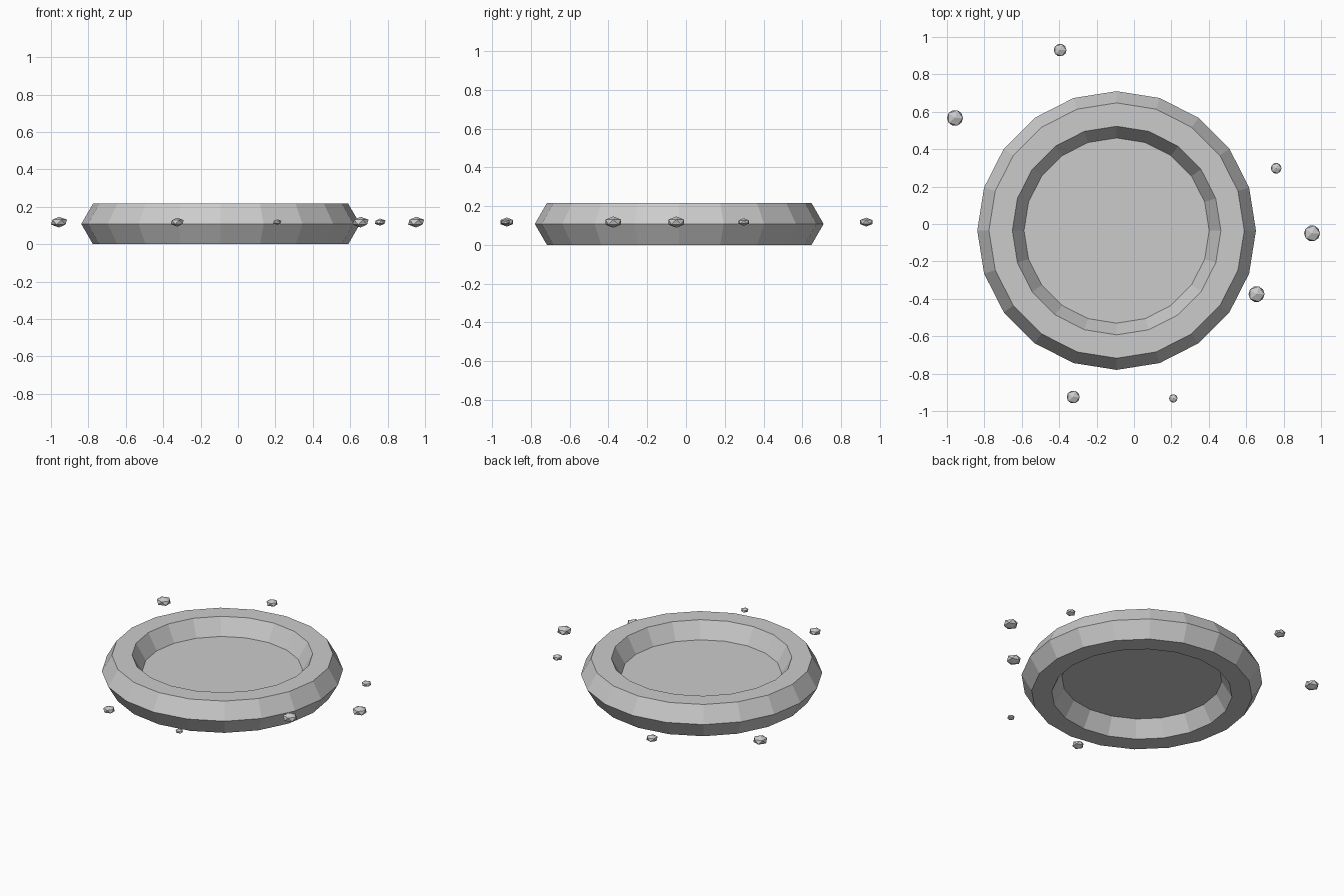
import bpy
from math import sqrt

cube = bpy.data.objects.get("Cube")
if cube:
    bpy.data.objects.remove(cube, do_unlink=True)

stone = bpy.data.materials.new("light grey stone")
stone.use_nodes = True
GREY = (0.6, 0.6, 0.6, 1)
stone.diffuse_color = GREY
stone.node_tree.nodes["Principled BSDF"].inputs["Base Color"].default_value = GREY


def finish(name):
    ob = bpy.context.object
    ob.name = name
    ob.data.materials.append(stone)
    return ob


# Faceted rim with a hexagonal cross-section
CX, CY = -0.093, -0.035
MAJOR, MINOR, SIDES = 0.62, 0.125, 20
MID = MINOR * sqrt(3) / 2
bpy.ops.mesh.primitive_torus_add(
    major_segments=SIDES, minor_segments=6, major_radius=MAJOR,
    minor_radius=MINOR, location=(CX, CY, MID))
finish("rim")

# Flat floor spanning the middle of the rim
bpy.ops.mesh.primitive_circle_add(
    vertices=SIDES, radius=MAJOR - MINOR, fill_type='NGON', location=(CX, CY, MID))
floor = finish("floor")
# start the polygon on the same corner as the rim
floor.rotation_euler.z = 0

# Flattened pebbles scattered around the rim: x, y, radius
pebbles = [
    (-0.395, 0.93, 0.038), (-0.957, 0.567, 0.048), (0.76, 0.298, 0.032),
    (0.952, -0.05, 0.048), (0.655, -0.375, 0.048), (-0.325, -0.925, 0.039),
    (0.21, -0.932, 0.025),
]
for i, (x, y, r) in enumerate(pebbles, 1):
    bpy.ops.mesh.primitive_ico_sphere_add(
        subdivisions=1, radius=r, location=(x, y, 0.118), scale=(1, 1, 0.6))
    finish(f"pebble_{i}")
